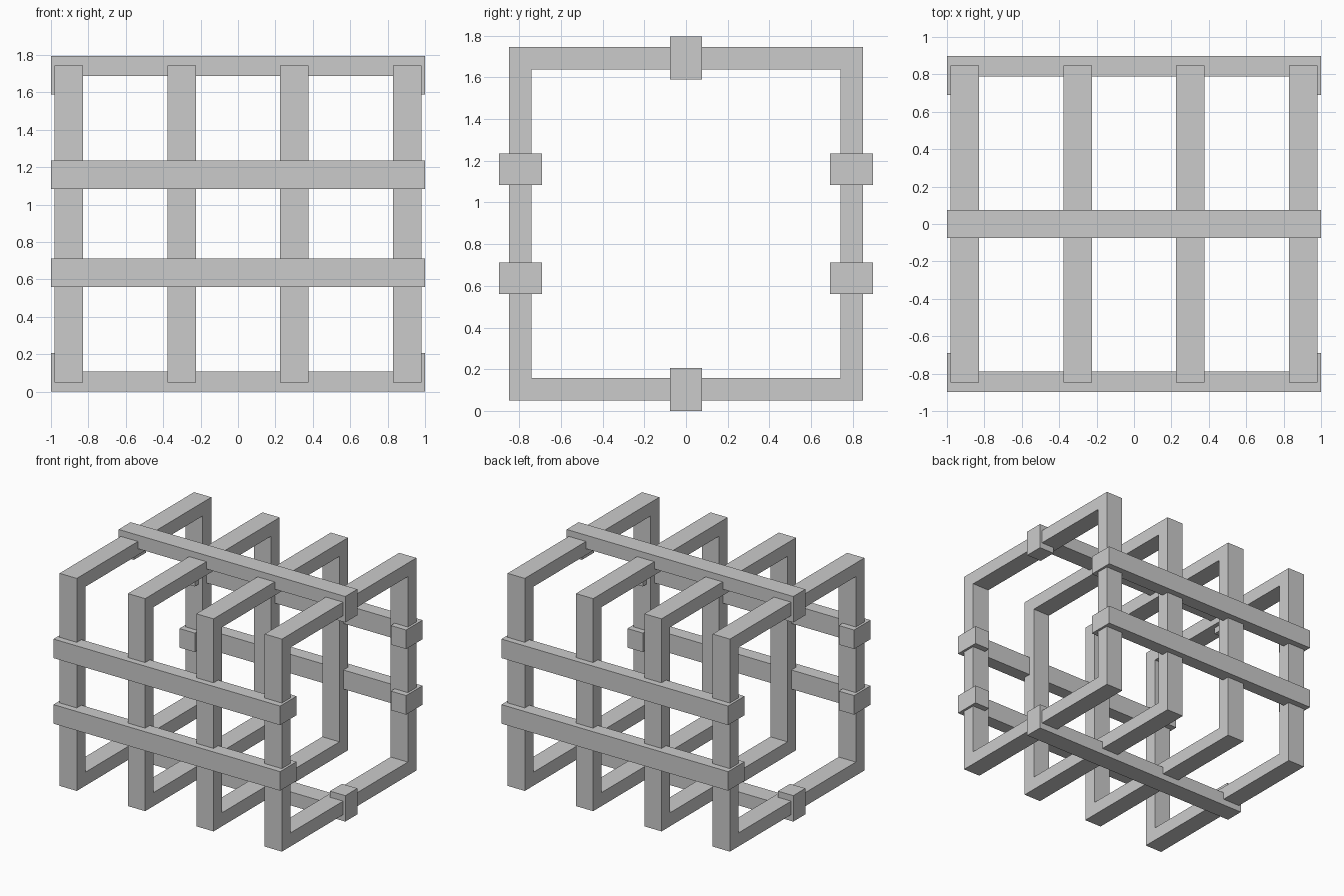
import bpy, bmesh
from mathutils import Matrix, Vector

if "Cube" in bpy.data.objects:
    bpy.data.objects.remove(bpy.data.objects["Cube"])

CZ = 0.8975          # height of the crate's centre
OUT = 0.8975         # outer reach of the rails
FRAME = 0.8475       # outer half size of the frames
BAR = 0.108          # bar thickness
W = 0.152            # bar width


def extrude_loop(name, pts, direction):
    """Solid made by extruding one closed planar outline."""
    bm = bmesh.new()
    face = bm.faces.new([bm.verts.new(p) for p in pts])
    res = bmesh.ops.extrude_face_region(bm, geom=[face], use_keep_orig=True)
    verts = [g for g in res["geom"] if isinstance(g, bmesh.types.BMVert)]
    bmesh.ops.translate(bm, verts=verts, vec=direction)
    bmesh.ops.recalc_face_normals(bm, faces=bm.faces)
    return finish(name, bm)


def finish(name, bm):
    mesh = bpy.data.meshes.new(name)
    bm.to_mesh(mesh)
    bm.free()
    obj = bpy.data.objects.new(name, mesh)
    bpy.context.collection.objects.link(obj)
    return obj


def square_frame(name, x):
    """Hollow square frame standing in the YZ plane."""
    bm = bmesh.new()
    signs = [(-1, -1), (1, -1), (1, 1), (-1, 1)]
    rings = []
    for dx, r in [(-W / 2, FRAME), (W / 2, FRAME), (W / 2, FRAME - BAR), (-W / 2, FRAME - BAR)]:
        rings.append([bm.verts.new((x + dx, sy * r, CZ + sz * r)) for sy, sz in signs])
    for a, b in zip(rings, rings[1:] + rings[:1]):
        for i in range(4):
            j = (i + 1) % 4
            bm.faces.new((a[i], a[j], b[j], b[i]))
    bmesh.ops.recalc_face_normals(bm, faces=bm.faces)
    return finish(name, bm)


# Four upright frames
for i in range(4):
    square_frame(f"frame_{i + 1}", -0.905 + i * 0.6033)

# Long rails: outline with inward hooks at both ends
HOOK, DEEP = 0.865, OUT - 0.207
outline = [(-1, OUT), (1, OUT), (1, DEEP), (HOOK, DEEP), (HOOK, OUT - BAR),
           (-HOOK, OUT - BAR), (-HOOK, DEEP), (-1, DEEP)]


def rail(name, outward, across, offset):
    o, a = Vector(outward), Vector(across)
    base = Vector((0, 0, CZ)) + a * (offset - W / 2)
    extrude_loop(name, [base + Vector((x, 0, 0)) + o * d for x, d in outline], a * W)


# Top and bottom rails
rail("top_rail", (0, 0, 1), (0, 1, 0), 0)
rail("bottom_rail", (0, 0, -1), (0, 1, 0), 0)

# Two rails on the front and two on the back
for side, sy in (("front", -1), ("back", 1)):
    for level, dz in (("lower", -0.2615), ("upper", 0.2615)):
        rail(f"{side}_{level}_rail", (0, sy, 0), (0, 0, 1), dz)
